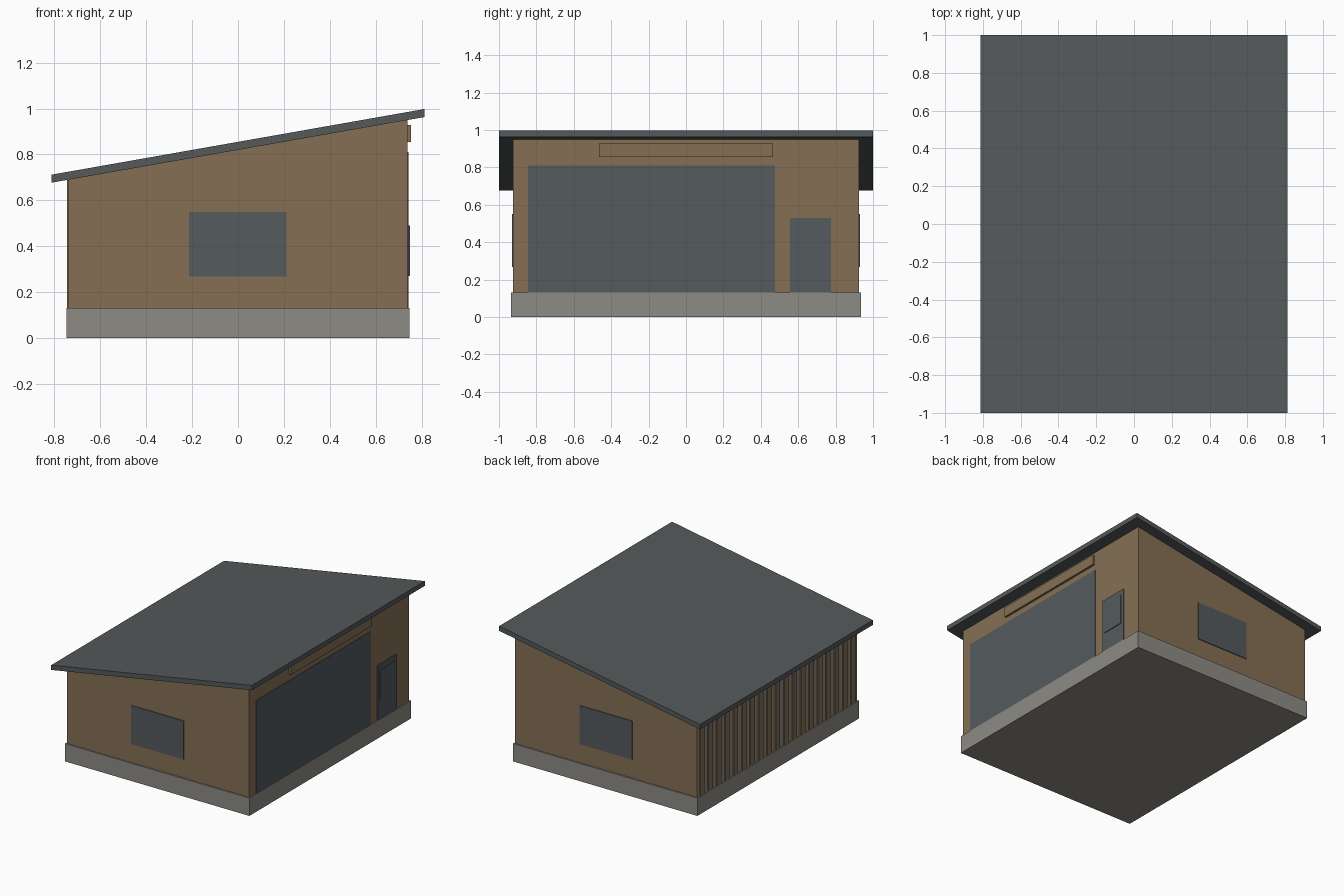
import bpy
import bmesh

cube = bpy.data.objects.get("Cube")
if cube:
    bpy.data.objects.remove(cube, do_unlink=True)


def material(name, rgb):
    m = bpy.data.materials.new(name)
    m.use_nodes = True
    m.diffuse_color = (*rgb, 1)
    m.node_tree.nodes["Principled BSDF"].inputs["Base Color"].default_value = (*rgb, 1)
    return m


BROWN = material("brown timber", (0.235, 0.159, 0.089))
GREY = material("concrete grey", (0.266, 0.258, 0.231))
ROOF = material("roof slate", (0.089, 0.100, 0.103))
PANEL = material("door and window slate", (0.089, 0.103, 0.112))


def prism(name, profile, y0, y1, *mats):
    """Extrude an x-z outline along y."""
    bm = bmesh.new()
    face = bm.faces.new([bm.verts.new((x, y0, z)) for x, z in profile])
    ext = bmesh.ops.extrude_face_region(bm, geom=[face])
    verts = [v for v in ext["geom"] if isinstance(v, bmesh.types.BMVert)]
    bmesh.ops.translate(bm, verts=verts, vec=(0, y1 - y0, 0))
    bmesh.ops.recalc_face_normals(bm, faces=bm.faces)
    mesh = bpy.data.meshes.new(name)
    bm.to_mesh(mesh)
    bm.free()
    obj = bpy.data.objects.new(name, mesh)
    bpy.context.collection.objects.link(obj)
    for m in mats:
        mesh.materials.append(m)
    return obj


def box(name, x0, x1, y0, y1, z0, z1, mat):
    return prism(name, [(x0, z0), (x1, z0), (x1, z1), (x0, z1)], y0, y1, mat)


def under_roof(x):
    """Height of the sloping roof's underside."""
    return 0.82 + 0.176 * x


# Base slab and walls, with a grey backing behind the ribs
BASE = 0.13
WALL_X, WALL_Y = 0.738, 0.925
box("foundation", -0.747, 0.747, -0.935, 0.935, 0, BASE, GREY)
walls = prism("walls", [(-WALL_X, BASE), (WALL_X, BASE),
                        (WALL_X, under_roof(WALL_X)), (-WALL_X, under_roof(-WALL_X))],
              -WALL_Y, WALL_Y, BROWN, GREY)
for f in walls.data.polygons:
    f.material_index = 1 if f.normal.x < -0.9 else 0

# Mono-pitch roof
EDGE, THICK = 0.813, 0.035
prism("roof", [(-EDGE, under_roof(-EDGE)), (EDGE, under_roof(EDGE)),
               (EDGE, under_roof(EDGE) + THICK), (-EDGE, under_roof(-EDGE) + THICK)],
      -1, 1, ROOF)

# Vertical ribs on the low wall
RIBS = 19
step = 2 * WALL_Y / RIBS
for i in range(RIBS):
    y = -WALL_Y + (i + 0.5) * step
    box(f"wall_rib_{i + 1}", -0.746, -WALL_X, y - step / 4, y + step / 4,
        BASE, under_roof(-0.746), BROWN)

# Doors and fascia board on the high wall
box("garage_door", WALL_X - 0.01, 0.743, -0.845, 0.475, BASE, 0.81, PANEL)
box("side_door", WALL_X - 0.01, 0.744, 0.555, 0.775, BASE, 0.53, PANEL)
box("side_door_panel", WALL_X, 0.749, 0.58, 0.75, 0.27, 0.49, PANEL)
box("fascia_board", WALL_X, 0.754, -0.465, 0.465, 0.855, 0.928, BROWN)

# Windows on the two gable walls
for name, s in (("front_window", -1), ("back_window", 1)):
    ys = sorted((s * (WALL_Y - 0.01), s * (WALL_Y + 0.006)))
    box(name, -0.213, 0.212, ys[0], ys[1], 0.268, 0.55, PANEL)
